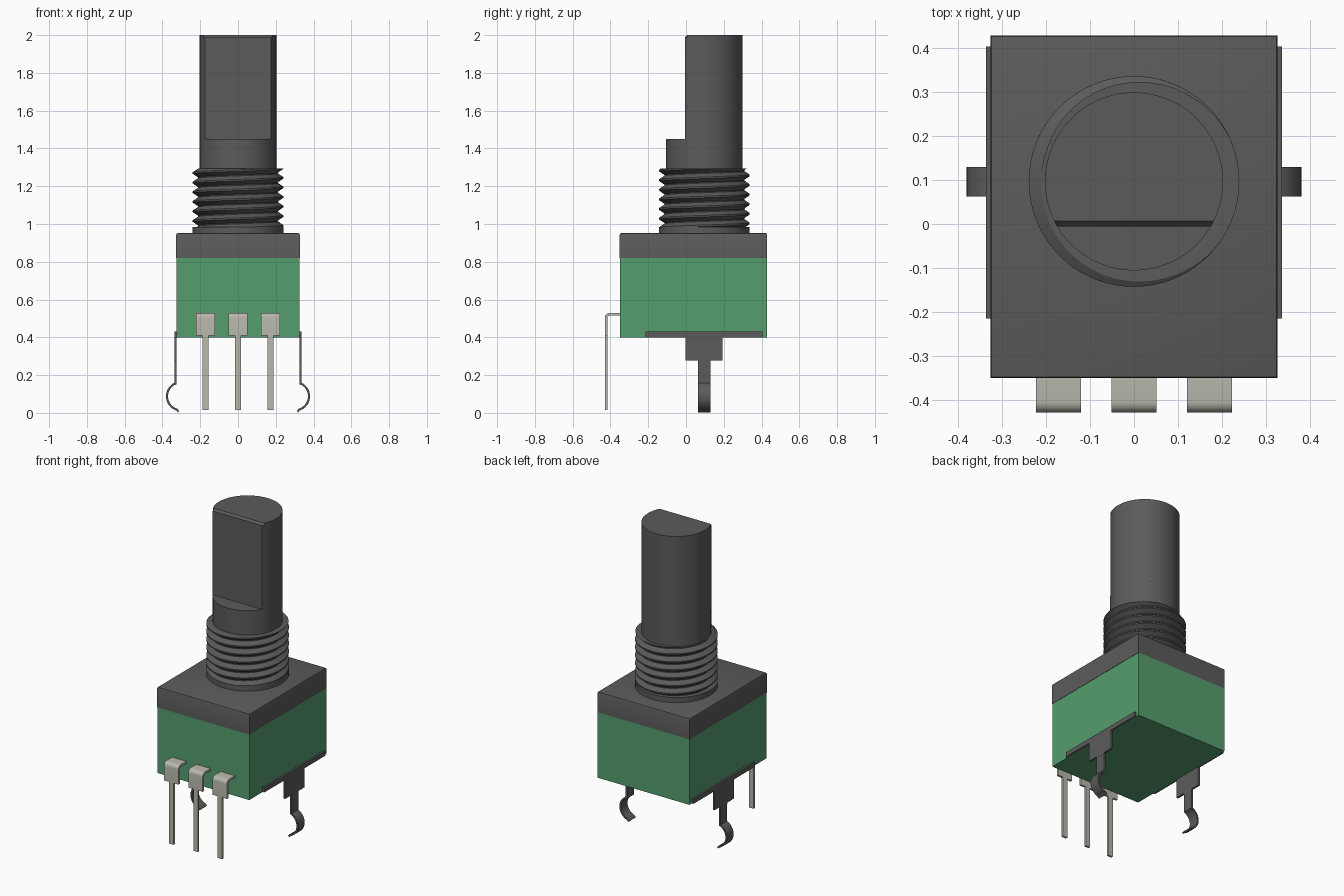
import bpy, bmesh, math
from mathutils import Vector

if "Cube" in bpy.data.objects:
    bpy.data.objects.remove(bpy.data.objects["Cube"], do_unlink=True)


def material(name, rgb):
    m = bpy.data.materials.new(name)
    m.use_nodes = True
    m.diffuse_color = (*rgb, 1)
    bsdf = next(n for n in m.node_tree.nodes if n.type == 'BSDF_PRINCIPLED')
    bsdf.inputs["Base Color"].default_value = (*rgb, 1)
    return m


GREY = material("dark grey", (0.105, 0.105, 0.105))
GREEN = material("green", (0.09, 0.34, 0.155))
METAL = material("pale metal", (0.48, 0.48, 0.42))
SHAFT_Y = 0.097      # centre of the shaft
SHAFT_R = 0.203
THREAD_R = 0.24


def finish(name, bm, mat, smooth=None):
    bmesh.ops.recalc_face_normals(bm, faces=bm.faces)
    mesh = bpy.data.meshes.new(name)
    bm.to_mesh(mesh)
    bm.free()
    mesh.materials.append(mat)
    ob = bpy.data.objects.new(name, mesh)
    bpy.context.collection.objects.link(ob)
    if smooth:
        bpy.ops.object.select_all(action='DESELECT')
        ob.select_set(True)
        bpy.context.view_layer.objects.active = ob
        bpy.ops.object.shade_smooth_by_angle(angle=math.radians(smooth))
    return ob


def prism(bm, outline, w0, w1, place):
    """Extrude a 2D outline from w0 to w1; place maps (u, v, w) to a point."""
    a = [bm.verts.new(place(u, v, w0)) for u, v in outline]
    b = [bm.verts.new(place(u, v, w1)) for u, v in outline]
    n = len(outline)
    bm.faces.new(a)
    bm.faces.new(b[::-1])
    for i in range(n):
        j = (i + 1) % n
        bm.faces.new((a[i], a[j], b[j], b[i]))


def ribbon(path, thick):
    """Outline of a strip of even thickness around a 2D path."""
    pts = [Vector(p) for p in path]
    left, right = [], []
    for i, p in enumerate(pts):
        before = (p - pts[i - 1]).normalized() if i else None
        after = (pts[i + 1] - p).normalized() if i < len(pts) - 1 else None
        before, after = before or after, after or before
        t = (before + after).normalized()
        n = Vector((-t.y, t.x)) * (thick / 2 / max(0.5, t.dot(after)))
        left.append(tuple(p + n))
        right.append(tuple(p - n))
    return left + right[::-1]


def arc(cx, cy, r, a0, a1, n):
    return [(cx + r * math.cos(math.radians(a0 + (a1 - a0) * i / n)),
             cy + r * math.sin(math.radians(a0 + (a1 - a0) * i / n))) for i in range(n + 1)]


def rect(u0, u1, v0, v1):
    return [(u0, v0), (u1, v0), (u1, v1), (u0, v1)]


def flat(u, v, w):
    return (u, v, w)


def bevel_top(bm, z, width, segments):
    edges = [e for e in bm.edges if all(abs(v.co.z - z) < 1e-5 for v in e.verts)]
    bmesh.ops.bevel(bm, geom=edges, offset=width, segments=segments, profile=0.5,
                    affect='EDGES')


# Housing and its cover
bm = bmesh.new()
prism(bm, rect(-0.325, 0.325, -0.35, 0.43), 0.40, 0.82, flat)
finish("housing", bm, GREEN)

bm = bmesh.new()
prism(bm, rect(-0.327, 0.327, -0.351, 0.43), 0.82, 0.952, flat)
bevel_top(bm, 0.952, 0.009, 2)
finish("cover", bm, GREY, 35)

# Round lower shaft and D-shaped upper shaft
bm = bmesh.new()
prism(bm, arc(0, SHAFT_Y, SHAFT_R, 0, 360, 72)[:-1], 0.94, 1.45, flat)
finish("lower_shaft", bm, GREY, 35)

bm = bmesh.new()
a = math.degrees(math.asin((SHAFT_Y + 0.006) / SHAFT_R))
prism(bm, arc(0, SHAFT_Y, SHAFT_R, -a, 180 + a, 56), 1.45, 2.0, flat)
bevel_top(bm, 2.0, 0.013, 1)
finish("flatted_shaft", bm, GREY, 30)

# Plain collar under the thread
bm = bmesh.new()
prism(bm, arc(0, SHAFT_Y, THREAD_R, 0, 360, 72)[:-1], 0.945, 0.985, flat)
finish("collar", bm, GREY, 35)

# Threaded bushing: helical V groove, trimmed flat at both ends
PITCH, STEPS, TURNS = 0.0508, 64, 10
profile = [(0.0, THREAD_R), (0.16, THREAD_R), (0.53, 0.212), (0.63, 0.212)]
bm = bmesh.new()
rows = []
for i in range(STEPS + 1):
    t = i / STEPS
    ang = 2 * math.pi * t
    row = []
    for k in range(TURNS):
        for f, r in profile:
            row.append(bm.verts.new((r * math.cos(ang), SHAFT_Y + r * math.sin(ang),
                                     0.885 + PITCH * (k + f + t))))
    rows.append(row)
for r0, r1 in zip(rows, rows[1:]):
    for j in range(len(r0) - 1):
        bm.faces.new((r0[j], r1[j], r1[j + 1], r0[j + 1]))
bmesh.ops.remove_doubles(bm, verts=bm.verts, dist=1e-5)
for z, up in ((0.983, -1), (1.295, 1)):
    bmesh.ops.bisect_plane(bm, geom=bm.verts[:] + bm.edges[:] + bm.faces[:], dist=1e-6,
                           plane_co=(0, 0, z), plane_no=(0, 0, up), clear_outer=True)
    rim = [e for e in bm.edges if e.is_boundary and
           all(abs(v.co.z - z) < 1e-4 for v in e.verts)]
    bmesh.ops.holes_fill(bm, edges=rim, sides=0)
finish("threaded_bushing", bm, GREY, 25)

# Three bent front terminals
for name, x in (("right", -0.172), ("middle", 0), ("left", 0.172)):
    bm = bmesh.new()

    def across(u, v, w):
        return (x + w, u, v)
    path = [(-0.34, 0.522)] + arc(-0.405, 0.504, 0.018, 90, 180, 6) + [(-0.423, 0.41)]
    prism(bm, ribbon(path, 0.014), -0.051, 0.051, across)
    prism(bm, rect(-0.430, -0.416, 0.015, 0.411), -0.016, 0.016, across)
    finish(name + "_terminal", bm, METAL, 35)

# Side mounting clips with sprung hooks
for name, s in (("left", 1), ("right", -1)):
    bm = bmesh.new()
    plate = [(-0.215, 0.43), (-0.215, 0.40), (-0.003, 0.40), (-0.003, 0.278), (0.063, 0.278),
             (0.063, 0.27), (0.13, 0.27), (0.13, 0.278), (0.193, 0.278), (0.193, 0.40),
             (0.405, 0.40), (0.405, 0.43)]
    prism(bm, plate, 0.325, 0.337, lambda u, v, w: (s * w, u, v))
    hook = [(0.331, 0.272)] + arc(0.302, 0.088, 0.074, 66, -80, 18)
    hook[1] = (0.331, hook[1][1])
    hook[-1] = (hook[-1][0], 0.007)
    prism(bm, ribbon(hook, 0.011), 0.063, 0.13, lambda u, v, w: (s * u, w, v))
    finish(name + "_clip", bm, GREY, 30)
